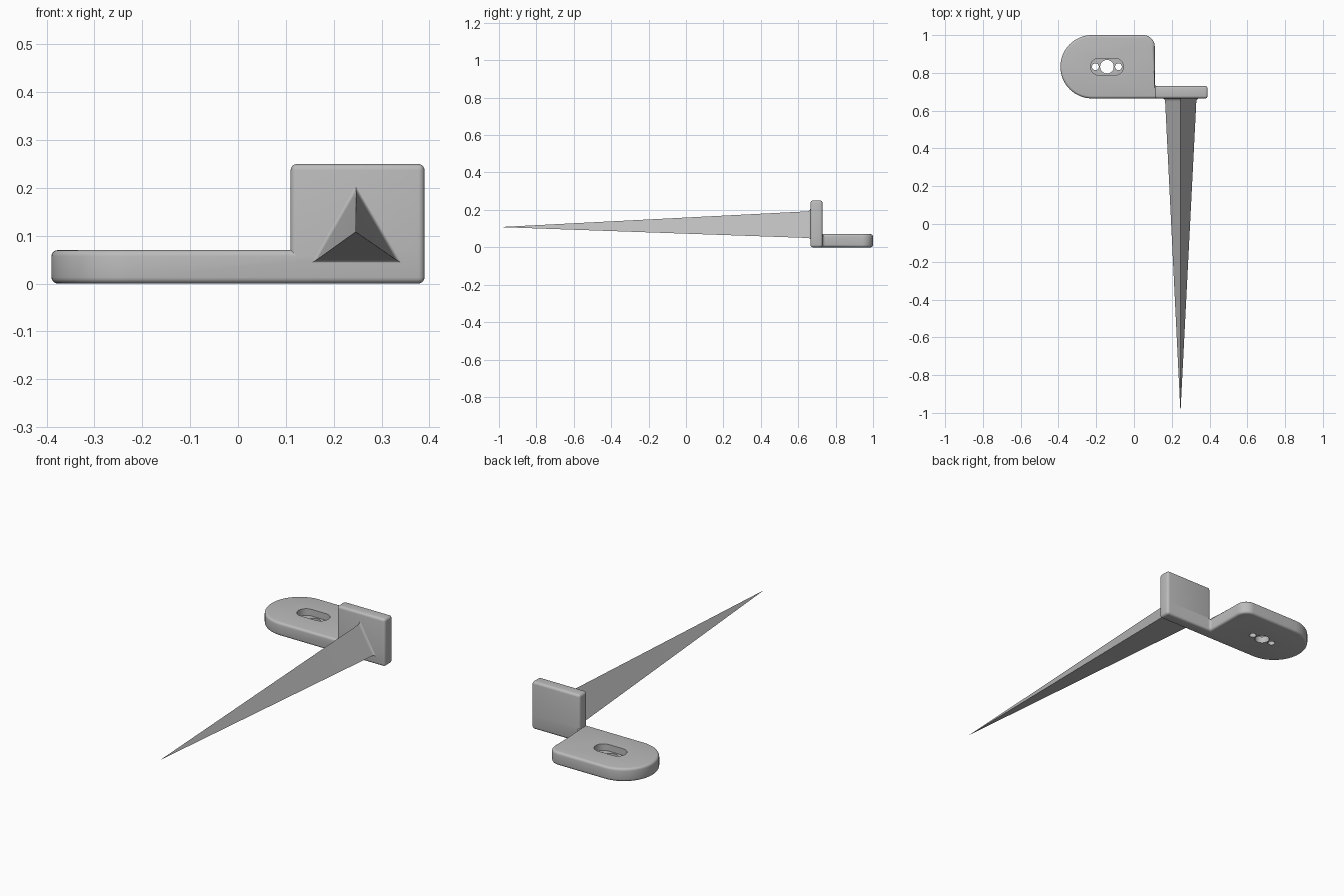
import bpy, bmesh, math
from mathutils import Vector

cube = bpy.data.objects.get("Cube")
if cube:
    bpy.data.objects.remove(cube, do_unlink=True)

grey = bpy.data.materials.new("plain grey")
grey.use_nodes = True
COLOUR = (0.5, 0.5, 0.5, 1)
grey.diffuse_color = COLOUR
grey.node_tree.nodes["Principled BSDF"].inputs["Base Color"].default_value = COLOUR

X0, X1, X2 = -0.39, 0.11, 0.39        # foot end, inner corner, outer side
Y0, Y1, Y2 = 0.665, 0.73, 1.0         # front, back of upright, back of foot
FOOT_Z, TOP_Z = 0.07, 0.25
MID_Y = (Y0 + Y2) / 2
SLOT_X = -0.143


def arc(cx, cy, r, start, end, steps):
    angles = [math.radians(start + (end - start) * i / steps) for i in range(steps + 1)]
    return [(cx + r * math.cos(a), cy + r * math.sin(a)) for a in angles]


def finish(name, bm):
    bmesh.ops.recalc_face_normals(bm, faces=bm.faces)
    mesh = bpy.data.meshes.new(name)
    bm.to_mesh(mesh)
    bm.free()
    mesh.materials.append(grey)
    obj = bpy.data.objects.new(name, mesh)
    bpy.context.collection.objects.link(obj)
    return obj


def activate(obj):
    bpy.ops.object.select_all(action='DESELECT')
    obj.select_set(True)
    bpy.context.view_layer.objects.active = obj


def prism(outline, z0, z1):
    bm = bmesh.new()
    base = bm.faces.new([bm.verts.new((x, y, z0)) for x, y in outline])
    out = bmesh.ops.extrude_face_region(bm, geom=[base], use_keep_orig=True)["geom"]
    verts = [g for g in out if isinstance(g, bmesh.types.BMVert)]
    bmesh.ops.translate(bm, verts=verts, vec=(0, 0, z1 - z0))
    top = next(g for g in out if isinstance(g, bmesh.types.BMFace))
    return bm, top


# Bracket: foot and upright plate as one rounded body
r = (Y2 - Y0) / 2
outline = [(X1, Y0), (X2, Y0), (X2, Y1), (X1, Y1)]
outline += arc(X1 - 0.06, Y2 - 0.06, 0.06, 0, 90, 10)
outline += arc(X0 + r, MID_Y, r, 90, 270, 32)
bm, top = prism(outline, 0, FOOT_Z)


def corner(y):
    return min(top.verts, key=lambda v: (v.co - Vector((X1, y, FOOT_Z))).length)


bmesh.utils.face_split(top, corner(Y0), corner(Y1))
plate = max((f for f in bm.faces if f.calc_center_median().z > FOOT_Z - 0.001),
            key=lambda f: f.calc_center_median().x)
out = bmesh.ops.extrude_face_region(bm, geom=[plate])["geom"]
bmesh.ops.translate(bm, verts=[g for g in out if isinstance(g, bmesh.types.BMVert)],
                    vec=(0, 0, TOP_Z - FOOT_Z))
bmesh.ops.dissolve_limit(bm, angle_limit=math.radians(1), verts=bm.verts, edges=bm.edges)
bracket = finish("mounting_bracket", bm)
bevel = bracket.modifiers.new("rounded edges", 'BEVEL')
bevel.width = 0.013
bevel.segments = 4
bevel.angle_limit = math.radians(40)

# Recessed slot and three screw holes
slot = (arc(SLOT_X + 0.042, MID_Y, 0.045, -90, 90, 16)
        + arc(SLOT_X - 0.042, MID_Y, 0.045, 90, 270, 16))
cuts = [(slot, 0.035)]
for offset, radius in ((0, 0.036), (-0.061, 0.018), (0.061, 0.018)):
    cuts.append((arc(SLOT_X + offset, MID_Y, radius, 0, 360, 32)[:-1], -0.05))
activate(bracket)
bpy.ops.object.modifier_apply(modifier=bevel.name)
for shape, bottom in cuts:
    cutter = finish("hole_cutter", prism(shape, bottom, 0.12)[0])
    cutter.hide_render = True
    cut = bracket.modifiers.new("hole", 'BOOLEAN')
    cut.operation = 'DIFFERENCE'
    cut.solver = 'EXACT'
    cut.object = cutter
    activate(bracket)
    bpy.ops.object.modifier_apply(modifier=cut.name)
    bpy.data.objects.remove(cutter, do_unlink=True)

# Three-sided spike, flared where it meets the plate
bm = bmesh.new()
body = [Vector((0.165, 0.05)), Vector((0.33, 0.05)), Vector((0.247, 0.192))]
centre = sum(body, Vector((0, 0))) / 3
rings = []
for i in range(6):
    a = math.radians(90 * i / 5)
    y = Y0 - 0.018 * math.sin(a)
    grow = 1 + 0.2 * (1 - math.cos(a))
    if i == 0:
        y += 0.002
    # widest ring sits on the plate, narrowest starts the straight body
    grow = 1 + 0.2 * (1 - math.sin(a)) if i < 5 else 1
    y = Y0 + 0.001 - 0.018 * (1 - math.cos(a))
    rings.append([bm.verts.new((p.x, y, p.y)) for p in
                  (centre + (q - centre) * grow for q in body)])
tip = bm.verts.new((0.246, -1.0, 0.108))
for a, b in zip(rings, rings[1:]):
    for k in range(3):
        bm.faces.new((a[k], a[(k + 1) % 3], b[(k + 1) % 3], b[k]))
for k in range(3):
    bm.faces.new((rings[-1][k], rings[-1][(k + 1) % 3], tip))
bm.faces.new(rings[0])
spike = finish("ground_spike", bm)

for obj in (bracket, spike):
    activate(obj)
    bpy.ops.object.shade_smooth_by_angle(angle=math.radians(30))
